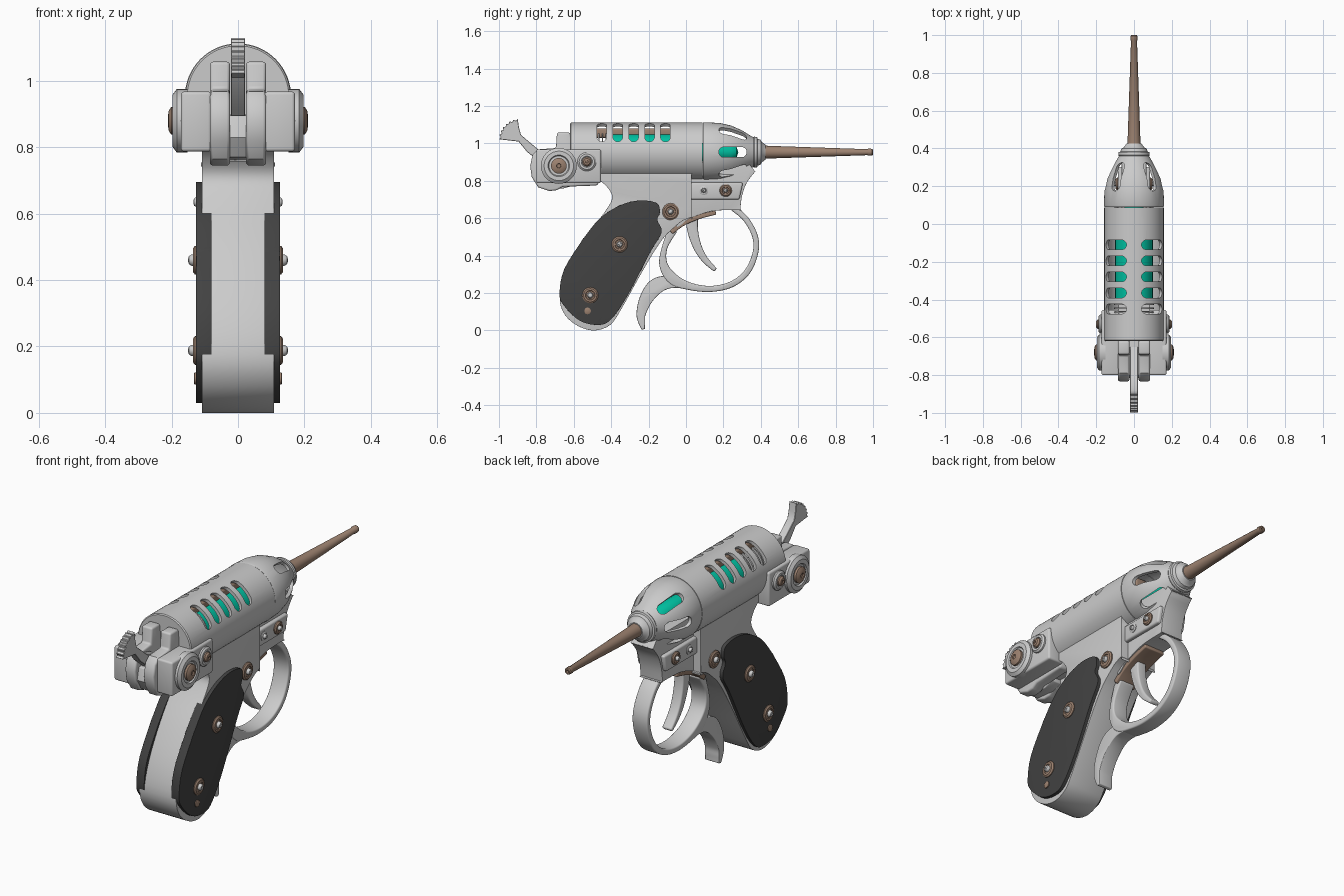
import bpy, bmesh, math
from mathutils import Vector

if "Cube" in bpy.data.objects:
    bpy.data.objects.remove(bpy.data.objects["Cube"])


def material(name, col):
    m = bpy.data.materials.new(name)
    m.diffuse_color = (*col, 1)
    m.use_nodes = True
    m.node_tree.nodes["Principled BSDF"].inputs["Base Color"].default_value = m.diffuse_color
    return m


BROWN = material("copper_brown", (0.33, 0.22, 0.16))
DARK = material("dark_grip", (0.055, 0.055, 0.055))
TEAL = material("teal_glow", (0.0, 0.55, 0.37))


def apply_mod(ob, kind, **props):
    bpy.context.view_layer.objects.active = ob
    m = ob.modifiers.new(kind, kind)
    for k, v in props.items():
        setattr(m, k, v)
    bpy.ops.object.modifier_apply(modifier=m.name)


def smooth(ob):
    bpy.ops.object.select_all(action='DESELECT')
    ob.select_set(True)
    bpy.context.view_layer.objects.active = ob
    bpy.ops.object.shade_smooth_by_angle(angle=math.radians(35))


def finish(name, bm, mat=None, bevel=0, seg=3):
    bmesh.ops.remove_doubles(bm, verts=bm.verts, dist=1e-5)
    bmesh.ops.recalc_face_normals(bm, faces=bm.faces)
    me = bpy.data.meshes.new(name)
    bm.to_mesh(me)
    bm.free()
    ob = bpy.data.objects.new(name, me)
    bpy.context.collection.objects.link(ob)
    if mat:
        me.materials.append(mat)
    if bevel:
        apply_mod(ob, 'BEVEL', width=bevel, segments=seg, limit_method='ANGLE', angle_limit=math.radians(45))
    smooth(ob)
    return ob


def spline(pts, closed=True, n=4):
    """Catmull-Rom curve; a repeated point makes a corner."""
    P = [Vector(p) for p in pts]
    N, out = len(P), []
    at = (lambda i: P[i % N]) if closed else (lambda i: P[max(0, min(N - 1, i))])
    for i in range(N if closed else N - 1):
        a, b, c, d = at(i - 1), at(i), at(i + 1), at(i + 2)
        for k in range(n):
            t = k / n
            p = 0.5 * (2 * b + (c - a) * t + (2 * a - 5 * b + 4 * c - d) * t * t + (3 * b - a - 3 * c + d) * t ** 3)
            if not out or (p - out[-1]).length > 1e-3:
                out.append(p)
    if not closed:
        out.append(P[-1])
    return out


def prism(bm, low, high):
    a, b = [bm.verts.new(p) for p in low], [bm.verts.new(p) for p in high]
    bm.faces.new(a)
    bm.faces.new(b[::-1])
    for i in range(len(a)):
        j = (i + 1) % len(a)
        bm.faces.new((a[i], b[i], b[j], a[j]))


def plate(name, outline, x0, x1, bevel=0.01, mat=None, seg=3):
    """Side outline (y, z) extruded in x; mirrored when x0 > 0."""
    bm = bmesh.new()
    for s in ((1, -1) if x0 > 0 else (1,)):
        prism(bm, [(s * x0, p[0], p[1]) for p in outline], [(s * x1, p[0], p[1]) for p in outline])
    return finish(name, bm, mat, bevel, seg)


def strip(name, path, half, bevel=0.008, mat=None):
    """Bar following a path of (y, z, width)."""
    P = spline(path, False, 6)
    left, right = [], []
    for i, p in enumerate(P):
        d = P[min(i + 1, len(P) - 1)] - P[max(i - 1, 0)]
        nrm = Vector((-d.y, d.x)).normalized() * p.z / 2
        left.append(Vector((p.x, p.y)) + nrm)
        right.append(Vector((p.x, p.y)) - nrm)
    return plate(name, left + right[::-1], -half, half, bevel, mat)


def lathe(name, prof, mat=None, sides=64, side_at=None):
    """Profile (along, radius) turned round the barrel axis, or round x at side_at=(y, z) on both sides."""
    bm = bmesh.new()
    for s in ((1, -1) if side_at else (1,)):
        rings = []
        for a, r in prof:
            ring = []
            for k in range(sides):
                t = 2 * math.pi * k / sides
                c, d = r * math.cos(t), r * math.sin(t)
                ring.append(bm.verts.new((s * a, side_at[0] + c, side_at[1] + d) if side_at else (c, a, AXIS + d)))
            rings.append(ring)
        for A, B in zip(rings, rings[1:]):
            for k in range(sides):
                j = (k + 1) % sides
                bm.faces.new((A[k], A[j], B[j], B[k]))
    return finish(name, bm, mat)


def slot(bm, yc, ang, ly, lt, r0, r1):
    """Rounded slot cutter pointing outwards from the barrel axis."""
    w = min(ly, lt) / 2
    pts = []
    for k in range(16):
        t = 2 * math.pi * (k + 0.5) / 16
        u, v = w * math.cos(t), w * math.sin(t)
        pts.append((u + math.copysign(ly / 2 - w, u), v + math.copysign(lt / 2 - w, v)))
    c, s = math.cos(ang), math.sin(ang)
    prism(bm, *[[(c * r - s * v, yc + u, AXIS + s * r + c * v) for u, v in pts] for r in (r0, r1)])


def cut(ob, bm):
    cutter = finish("cutter", bm)
    cutter.hide_render = True
    apply_mod(ob, 'BOOLEAN', object=cutter, operation='DIFFERENCE', solver='EXACT')
    bpy.data.objects.remove(cutter)
    smooth(ob)


AXIS = 0.953

# Barrel shell with five vents on each side
barrel = lathe("barrel", [(-.62, 0), (-.62, .153), (-.615, .158), (.088, .158), (.088, .14), (-.6, .14), (-.6, 0)])
bm = bmesh.new()
for i in range(5):
    for a in (48, 132):
        slot(bm, -0.45 + i * 0.085, math.radians(a), 0.052, 0.145, 0.1, 0.22)
cut(barrel, bm)

# Nose cone with vents
nose = lathe("nose_cone", [(.425, 0), (.425, .04), (.405, .055), (.4, .066), (.383, .072), (.38, .081), (.365, .083),
                           (.36, .08), (.345, .088), (.3, .116), (.24, .143), (.18, .156), (.1, .16), (.09, .157),
                           (.09, .14), (.18, .137), (.24, .122), (.3, .095), (.36, .065), (.38, 0)])
bm = bmesh.new()
for a in (0, 50, 130, 180, 230, 310):
    slot(bm, 0.25, math.radians(a), 0.15, 0.055, 0.07, 0.24)
cut(nose, bm)

# Glowing core, fins and spike
lathe("core", [(-.4, 0), (-.4, .1), (.0, .1), (.04, .05), (.24, .05), (.27, .03), (.28, 0)], TEAL, 32)
fins = []
for k in range(32):
    fins += [(-.59 + k * .02, .03), (-.59 + k * .02, .105), (-.583 + k * .02, .105), (-.583 + k * .02, .03)]
lathe("core_fins", [(-.59, 0)] + fins[:40] + [(-.4, 0)], None, 32)
plate("core_top_bar", [(-.58, 1.03), (.06, 1.03), (.06, 1.08), (-.58, 1.08)], -.035, .035, .01, BROWN)
lathe("spike", [(.41, 0), (.41, .036), (.44, .034), (.97, .016), (.975, .019), (.995, .018), (1.0, .014),
                (1.0, .007), (.98, .006), (.98, 0)], BROWN, 32)

# Frame and grip body
frame = [(-.46, .8), (-.46, .8), (-.42, .765), (-.395, .71), (-.43, .64), (-.54, .49), (-.635, .32), (-.675, .175),
         (-.645, .08), (-.57, .02), (-.485, 0), (-.405, .03), (-.35, .107), (-.245, .295), (-.165, .43), (-.115, .5),
         (-.075, .54), (-.02, .585), (.03, .605), (.03, .605), (.03, .84), (.03, .84), (-.46, .84), (-.46, .84)]
plate("frame", spline(frame), -.108, .108, .018)
bridge = [(-.06, .57), (.02, .6), (.14, .638), (.29, .645), (.29, .645), (.3, .72), (.325, .79), (.37, .85),
          (.37, .85), (.33, .9), (.33, .9), (-.06, .9), (-.06, .9)]
plate("front_bridge", spline(bridge), -.065, .065, .01)
plate("side_plate", [(.02, .7), (.285, .7), (.305, .79), (.02, .79)], -.085, .085, .01)

# Grip panels
panel = [(-.55, .49), (-.55, .49), (-.46, .6), (-.35, .67), (-.245, .695), (-.155, .68), (-.14, .63), (-.153, .59),
         (-.13, .525), (-.19, .42), (-.31, .19), (-.395, .065), (-.46, .03), (-.565, .05), (-.655, .135),
         (-.676, .2), (-.65, .33)]
plate("grip_panels", spline(panel), .08, .126, .018, DARK, 4)

# Trigger guard, spur, trigger and lining
strip("trigger_guard", [(.25, .655, .03), (.32, .595, .03), (.37, .5, .03), (.37, .41, .03), (.325, .31, .032),
                        (.24, .245, .032), (.13, .222, .032), (.02, .236, .04), (-.07, .275, .06), (-.12, .35, .045),
                        (-.115, .44, .03), (-.07, .54, .05)], .045)
strip("guard_spur", [(-.03, .25, .045), (-.1, .257, .07), (-.165, .232, .085), (-.215, .165, .07), (-.24, .09, .05),
                     (-.236, .04, .035), (-.228, .006, .018)], .042)
strip("trigger", [(.03, .64, .07), (.035, .54, .058), (.06, .45, .046), (.1, .38, .035), (.158, .322, .022)], .028)
strip("guard_lining", [(-.08, .525, .025), (-.015, .572, .025), (.07, .608, .025), (.16, .63, .022)], .06, .005, BROWN)

# Rear block: side cheeks, middle lugs, tail and hammer
plate("rear_cheeks", [(-.8, .787), (-.455, .787), (-.455, .968), (-.8, .968)], .08, .172, .01)
lug = [(-.46, .8), (-.475, .775), (-.66, .768), (-.69, .75), (-.73, .745), (-.79, .765), (-.825, .82), (-.833, .88),
       (-.82, .94), (-.79, .968), (-.695, .975), (-.69, 1.058), (-.62, 1.058), (-.6, .97), (-.46, .96)]
plate("rear_lugs", lug, .024, .085, .01)
plate("rear_tail", [(-.6, .775), (-.66, .758), (-.78, .77), (-.815, .83), (-.8, .895), (-.6, .9)], -.03, .03, .005)
hammer = []
for k in range(15):
    t, r = math.radians(180 - 85 * k / 14), (.11 if k % 2 == 0 else .1)
    hammer.append((-.89 + r * math.cos(t), 1.022 + r * math.sin(t)))
hammer += [(-.893, 1.085), (-.882, 1.045), (-.79, .968), (-.72, .95), (-.65, .9), (-.72, .84), (-.8, .915),
           (-.85, .955), (-.895, 1.01), (-.94, 1.015)]
plate("hammer", hammer, -.021, .021, .002, None, 1)


# Screws: washer with a domed pin, on both sides
def screw(name, y, z, x, r, pin, h, washer_mat, pin_mat):
    lathe(name + "_washer", [(x - .02, 0), (x - .02, r), (x + h * .5, r), (x + h, r * .82), (x + h, r * .6),
                             (x + h * .7, r * .55), (x + h * .7, 0)], washer_mat, 32, (y, z))
    lathe(name + "_pin", [(x, 0), (x, pin), (x + h + .004, pin), (x + h + .012, pin * .7), (x + h + .014, pin * .3),
                          (x + h + .008, pin * .25), (x + h + .008, 0)], pin_mat, 20, (y, z))


screw("hammer_pivot", -.68, .88, .172, .096, .042, .025, None, BROWN)
screw("block_screw", -.53, .902, .172, .05, .025, .016, None, BROWN)
screw("frame_bolt", -.082, .635, .108, .045, .016, .012, BROWN, None)
screw("grip_bolt_upper", -.355, .46, .124, .043, .017, .012, BROWN, None)
screw("grip_bolt_lower", -.512, .188, .124, .043, .017, .012, BROWN, None)
screw("plate_bolt_front", .212, .748, .085, .033, .012, .012, BROWN, None)
screw("plate_bolt_rear", .095, .748, .085, .024, .012, .006, None, None)
lathe("grip_pin", [(.11, 0), (.11, .018), (.131, .018), (.133, .014), (.133, 0)], BROWN, 20, (-.526, .104))
